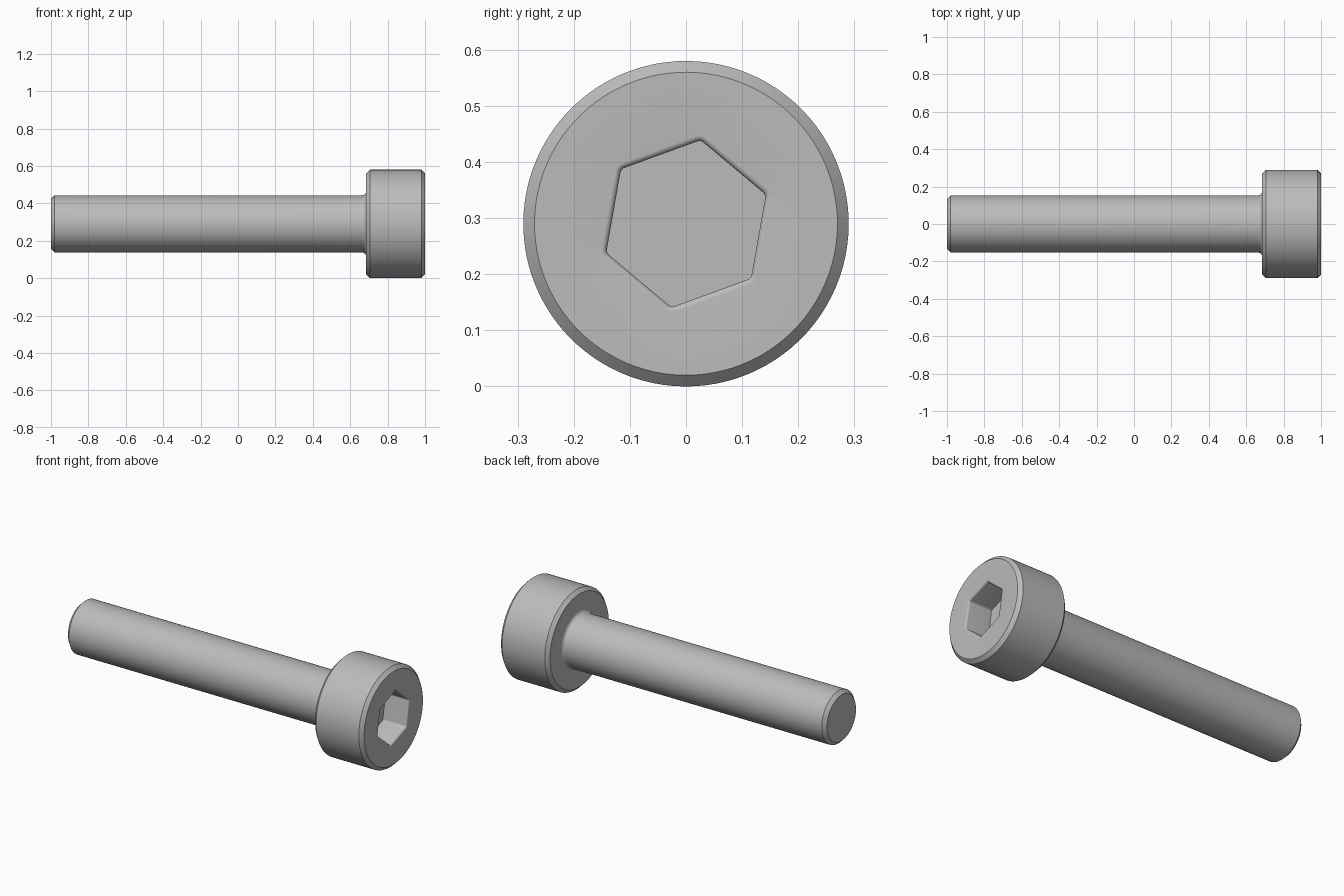
import bpy
import bmesh
from math import sin, cos, pi, radians

cube = bpy.data.objects.get("Cube")
if cube:
    bpy.data.objects.remove(cube, do_unlink=True)

SEGMENTS = 96
AXIS_Z = 0.29
HEX_TURN = radians(20)

steel = bpy.data.materials.new("brushed_steel_grey")
steel.use_nodes = True
colour = (0.5, 0.5, 0.5, 1)
steel.diffuse_color = colour
steel.node_tree.nodes["Principled BSDF"].inputs["Base Color"].default_value = colour

bm = bmesh.new()


def circle(x, radius):
    """Ring of vertices around the screw axis."""
    angles = [HEX_TURN - pi / 6 + 2 * pi * (i + 0.5) / SEGMENTS for i in range(SEGMENTS)]
    return [bm.verts.new((x, radius * cos(a), AXIS_Z + radius * sin(a))) for a in angles]


def hexagon(x, apothem, corner):
    """Hexagon ring with rounded corners and as many vertices as a circle."""
    per_corner = SEGMENTS // 6
    reach = (apothem - corner) / cos(pi / 6)
    ring = []
    for side in range(6):
        centre = HEX_TURN + side * pi / 3
        for i in range(per_corner):
            a = centre - pi / 6 + pi / 3 * i / (per_corner - 1)
            ring.append(bm.verts.new((x, reach * cos(centre) + corner * cos(a),
                                      AXIS_Z + reach * sin(centre) + corner * sin(a))))
    return ring


def skin(rings):
    for a, b in zip(rings, rings[1:]):
        for i in range(SEGMENTS):
            j = (i + 1) % SEGMENTS
            bm.faces.new((a[i], a[j], b[j], b[i]))


# Shank with chamfered tip
rings = [circle(-1, 0.133), circle(-0.98, 0.153)]

# Rounded neck under the head
FILLET = 0.021
for i in range(9):
    t = pi / 2 * i / 8
    rings.append(circle(0.685 - FILLET + FILLET * sin(t), 0.153 + FILLET * (1 - cos(t))))

# Head with chamfered rims
rings += [circle(0.685, 0.27), circle(0.705, 0.29), circle(0.98, 0.29), circle(1, 0.27)]

# Hexagonal socket with a rounded mouth and a flat floor
MOUTH = 0.01
for i in range(7):
    t = pi / 2 * i / 6
    grow = MOUTH * (1 - sin(t))
    rings.append(hexagon(1 - MOUTH * (1 - cos(t)), 0.131 + grow, 0.012 + grow))
rings.append(hexagon(0.85, 0.131, 0.012))

skin(rings)
bm.faces.new(rings[0])
bm.faces.new(rings[-1])
bmesh.ops.recalc_face_normals(bm, faces=bm.faces)

mesh = bpy.data.meshes.new("socket_screw")
bm.to_mesh(mesh)
bm.free()
mesh.materials.append(steel)
screw = bpy.data.objects.new("socket_screw", mesh)
bpy.context.collection.objects.link(screw)

bpy.context.view_layer.objects.active = screw
screw.select_set(True)
bpy.ops.object.shade_smooth_by_angle(angle=radians(30))
